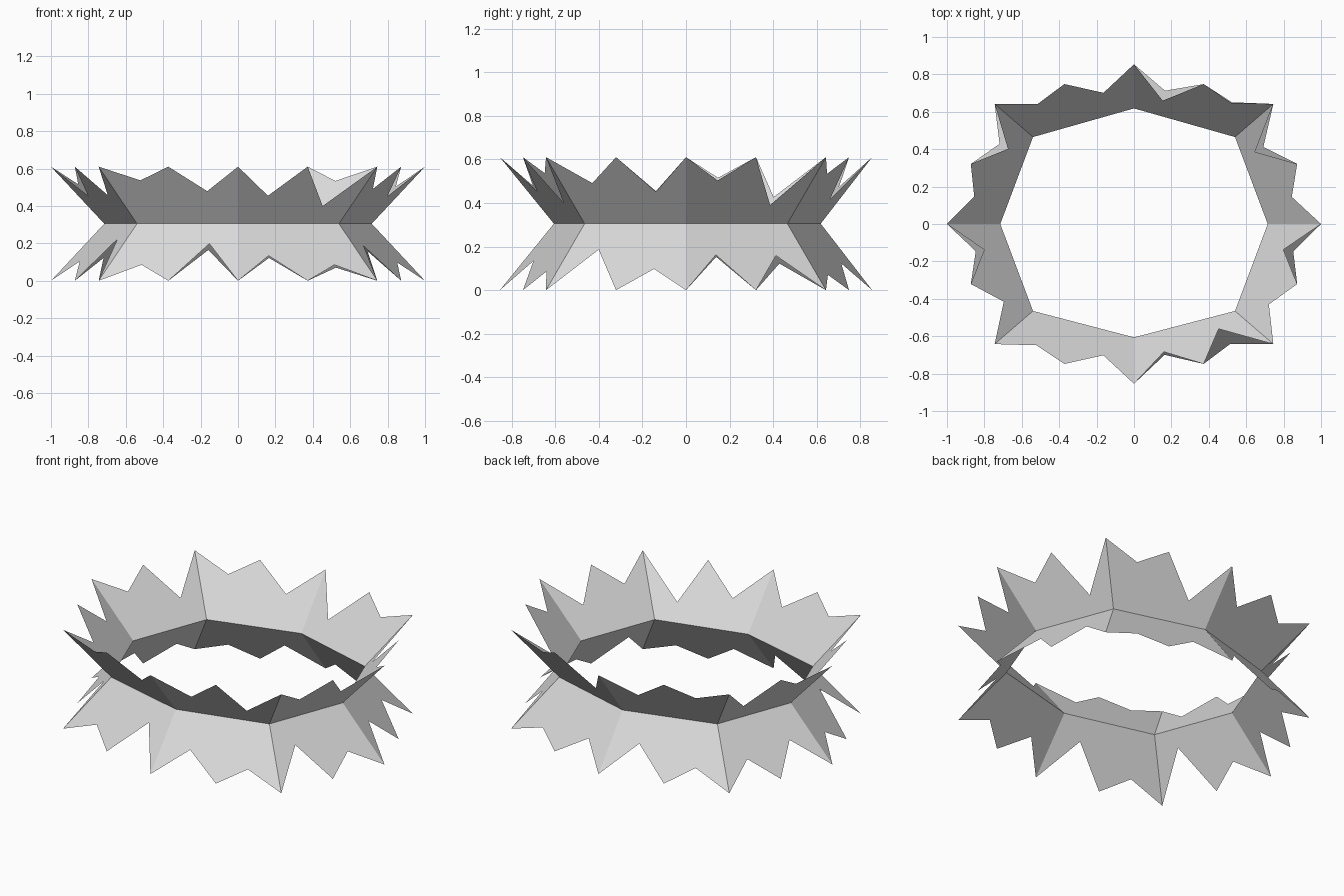
import bpy
import bmesh
from mathutils import Vector

# Remove the default object
default = bpy.data.objects.get("Cube")
if default:
    bpy.data.objects.remove(default, do_unlink=True)

HEIGHT = 0.61

# Flat grey sheet material
grey = bpy.data.materials.new("pale grey")
grey.use_nodes = True
colour = (0.7, 0.7, 0.7, 1)
grey.diffuse_color = colour
grey.node_tree.nodes["Principled BSDF"].inputs["Base Color"].default_value = colour


def octagon(side, corner, point, z, shift=0.0):
    """Stretched octagon, counter-clockwise from +x."""
    cx, cy = corner
    outline = [(side, 0), (cx, cy), (0, point), (-cx, cy),
               (-side, 0), (-cx, -cy), (0, -point), (cx, -cy)]
    return [Vector((x, y + (shift if x == 0 else 0), z)) for x, y in outline]


# How far from the waist (0) to the rim (1) each notch reaches, two per side
upper_notches = [(.65, .28), (.75, .36), (.55, .72), (.40, .69),
                 (.49, .50), (.76, .57), (.49, .31), (.61, .48)]
lower_notches = [(.47, .48), (.77, .60), (.46, .70), (.60, .50),
                 (.66, .27), (.72, .35), (.56, .72), (.39, .68)]

waist = octagon(0.715, (0.54, 0.465), 0.612, HEIGHT / 2, shift=0.006)


def flared_band(name, rim_z, notches):
    """Cone-like band from the waist to a jagged rim."""
    rim = octagon(1, (0.745, 0.642), 0.854, rim_z)
    bm = bmesh.new()
    waist_verts = [bm.verts.new(p) for p in waist]
    tip_verts = [bm.verts.new(p) for p in rim]
    for i, depths in enumerate(notches):
        j = (i + 1) % len(rim)

        def on_wall(along, out):
            return waist[i].lerp(waist[j], along).lerp(rim[i].lerp(rim[j], along), out)

        # Notch, middle tip, notch along the rim edge
        jagged = [bm.verts.new(on_wall(along, out)) for along, out in
                  ((.25, depths[0]), (.5, 1), (.75, depths[1]))]
        loop = [waist_verts[i], waist_verts[j], tip_verts[j],
                *reversed(jagged), tip_verts[i]]
        if rim_z == 0:
            loop.reverse()
        bm.faces.new(loop)
    mesh = bpy.data.meshes.new(name)
    bm.to_mesh(mesh)
    bm.free()
    mesh.materials.append(grey)
    band = bpy.data.objects.new(name, mesh)
    bpy.context.collection.objects.link(band)
    return band


# Two mirrored bands joined at the narrow waist
flared_band("upper_jagged_band", HEIGHT, upper_notches)
flared_band("lower_jagged_band", 0, lower_notches)
